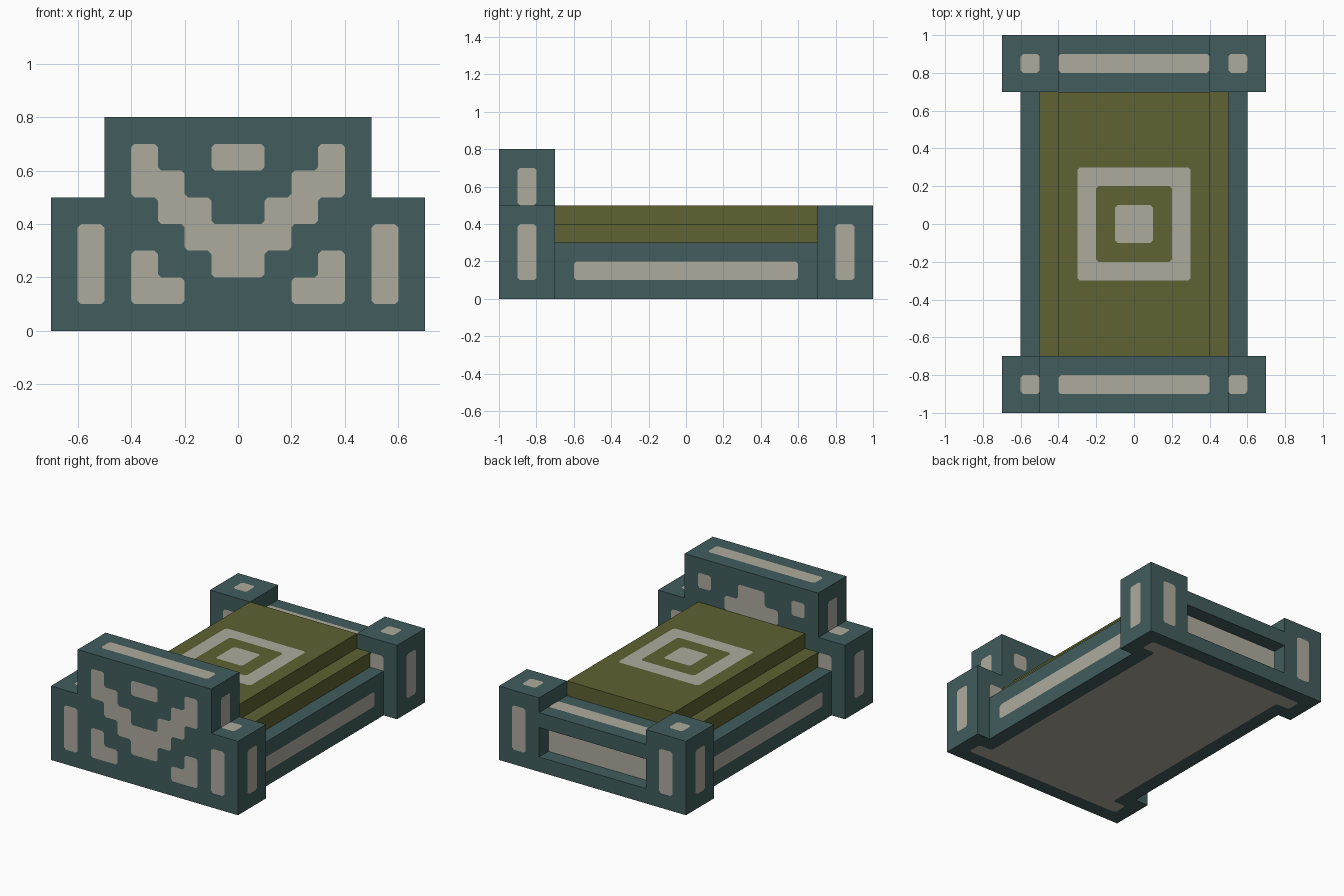
import bpy
import bmesh
from mathutils import Vector

if "Cube" in bpy.data.objects:
    bpy.data.objects.remove(bpy.data.objects["Cube"])

CELL = 0.1


def material(name, color):
    mat = bpy.data.materials.new(name)
    mat.use_nodes = True
    mat.diffuse_color = (*color, 1)
    mat.node_tree.nodes["Principled BSDF"].inputs["Base Color"].default_value = (*color, 1)
    return mat


teal = material("dark_teal", (0.054, 0.110, 0.110))
cream = material("stone_cream", (0.42, 0.405, 0.34))
olive = material("olive_green", (0.112, 0.122, 0.032))

# Viewing directions of flat plates: horizontal and vertical axis
X, Y, Z = Vector((1, 0, 0)), Vector((0, 1, 0)), Vector((0, 0, 1))
FRONT, BACK = (X, Z), (-X, Z)
LEFT, RIGHT = (Y, Z), (-Y, Z)
TOP, BOTTOM = (X, Y), (X, -Y)


def finish(name, bm, mat):
    mesh = bpy.data.meshes.new(name)
    bm.to_mesh(mesh)
    bm.free()
    mesh.materials.append(mat)
    obj = bpy.data.objects.new(name, mesh)
    bpy.context.collection.objects.link(obj)
    return obj


def box(name, x, y, z, mat):
    """Box from (low, high) ranges on each axis."""
    bm = bmesh.new()
    bmesh.ops.create_cube(bm, size=1)
    for v in bm.verts:
        v.co = Vector([(a + b) / 2 + c * (b - a) for (a, b), c in zip((x, y, z), v.co)])
    return finish(name, bm, mat)


def plate(name, rows, center, facing, mat=cream, lift=0.002):
    """Thin inlay drawn as rows of cells, merged into outlines with clipped corners."""
    u, v = facing
    start = Vector(center) + u.cross(v) * lift
    w, h = len(rows[0]), len(rows)
    bm = bmesh.new()
    for r, row in enumerate(rows):
        for c, mark in enumerate(row):
            if mark == "#":
                corners = [(c, r + 1), (c + 1, r + 1), (c + 1, r), (c, r)]
                bm.faces.new([bm.verts.new(start + u * (i - w / 2) * CELL + v * (h / 2 - j) * CELL)
                              for i, j in corners])
    bmesh.ops.remove_doubles(bm, verts=bm.verts[:], dist=0.001)
    bmesh.ops.dissolve_limit(bm, angle_limit=0.02, verts=bm.verts[:], edges=bm.edges[:])
    bmesh.ops.bevel(bm, geom=bm.verts[:], offset=0.013, segments=1, affect="VERTICES")
    return finish(name, bm, mat)


def bar(w, h):
    return ["#" * w] * h


# Bed base and stepped mattress
box("bed_base", (-0.6, 0.6), (-0.7, 0.7), (0, 0.3), teal)
box("mattress_lower", (-0.5, 0.5), (-0.7, 0.7), (0.3, 0.4), olive)
box("mattress_upper", (-0.4, 0.4), (-0.7, 0.7), (0.4, 0.5), olive)

# Nested squares on the mattress
for i, (name, size, mat) in enumerate((("mattress_square_outer", 6, cream),
                                       ("mattress_square_middle", 4, olive),
                                       ("mattress_square_inner", 2, cream))):
    plate(name, bar(size, size), (0, 0, 0.5), TOP, mat, 0.002 * (i + 1))

# Headboard
box("headboard_lower", (-0.7, 0.7), (-1, -0.7), (0, 0.5), teal)
box("headboard_upper", (-0.5, 0.5), (-1, -0.7), (0.5, 0.8), teal)
plate("headboard_top_inlay", bar(8, 1), (0, -0.85, 0.8), TOP)
plate("headboard_front_inlay", [
    "...#..##..#...",
    "...##....##...",
    "....##..##....",
    ".#...####...#.",
    ".#.#..##..#.#.",
    ".#.##....##.#."], (0, -1, 0.4), FRONT)
plate("headboard_back_inlay", [
    "#..##..#",
    "..####.."], (0, -0.7, 0.6), BACK)

# Footboard: rails around a recessed panel
box("footboard_bottom_rail", (-0.4, 0.4), (0.7, 1), (0, 0.1), teal)
box("footboard_top_rail", (-0.4, 0.4), (0.7, 1), (0.3, 0.4), teal)
box("footboard_panel", (-0.4, 0.4), (0.7, 0.9), (0.1, 0.3), cream)
plate("footboard_top_inlay", bar(8, 1), (0, 0.85, 0.4), TOP)

# Corner posts, side inlays, mirrored left and right
for side, s, outward in (("left", 1, LEFT), ("right", -1, RIGHT)):
    box(f"foot_post_{side}", sorted((s * 0.4, s * 0.7)), (0.7, 1), (0, 0.5), teal)
    plate(f"foot_post_back_inlay_{side}", bar(1, 3), (s * 0.55, 1, 0.25), BACK)
    plate(f"foot_post_front_inlay_{side}", bar(1, 3), (s * 0.55, 0.7, 0.25), FRONT)
    plate(f"head_post_back_inlay_{side}", bar(1, 3), (s * 0.55, -0.7, 0.25), BACK)
    for end, y in (("head", -0.85), ("foot", 0.85)):
        plate(f"{end}_post_top_inlay_{side}", bar(1, 1), (s * 0.55, y, 0.5), TOP)
        plate(f"{end}_post_side_inlay_{side}", bar(1, 3), (s * 0.7, y, 0.25), outward)
    plate(f"headboard_side_inlay_{side}", bar(1, 2), (s * 0.5, -0.85, 0.6), outward)
    plate(f"base_side_inlay_{side}", bar(12, 1), (s * 0.6, 0, 0.15), outward)

# Underside panel, wider at both ends
wide, narrow = ["############"], [".##########."]
plate("underside_panel", wide + narrow * 16 + wide, (0, 0, 0), BOTTOM)

# Rest the whole bed exactly on the floor
for obj in bpy.context.collection.objects:
    if obj.name == "underside_panel":
        obj.location.z = 0.001
